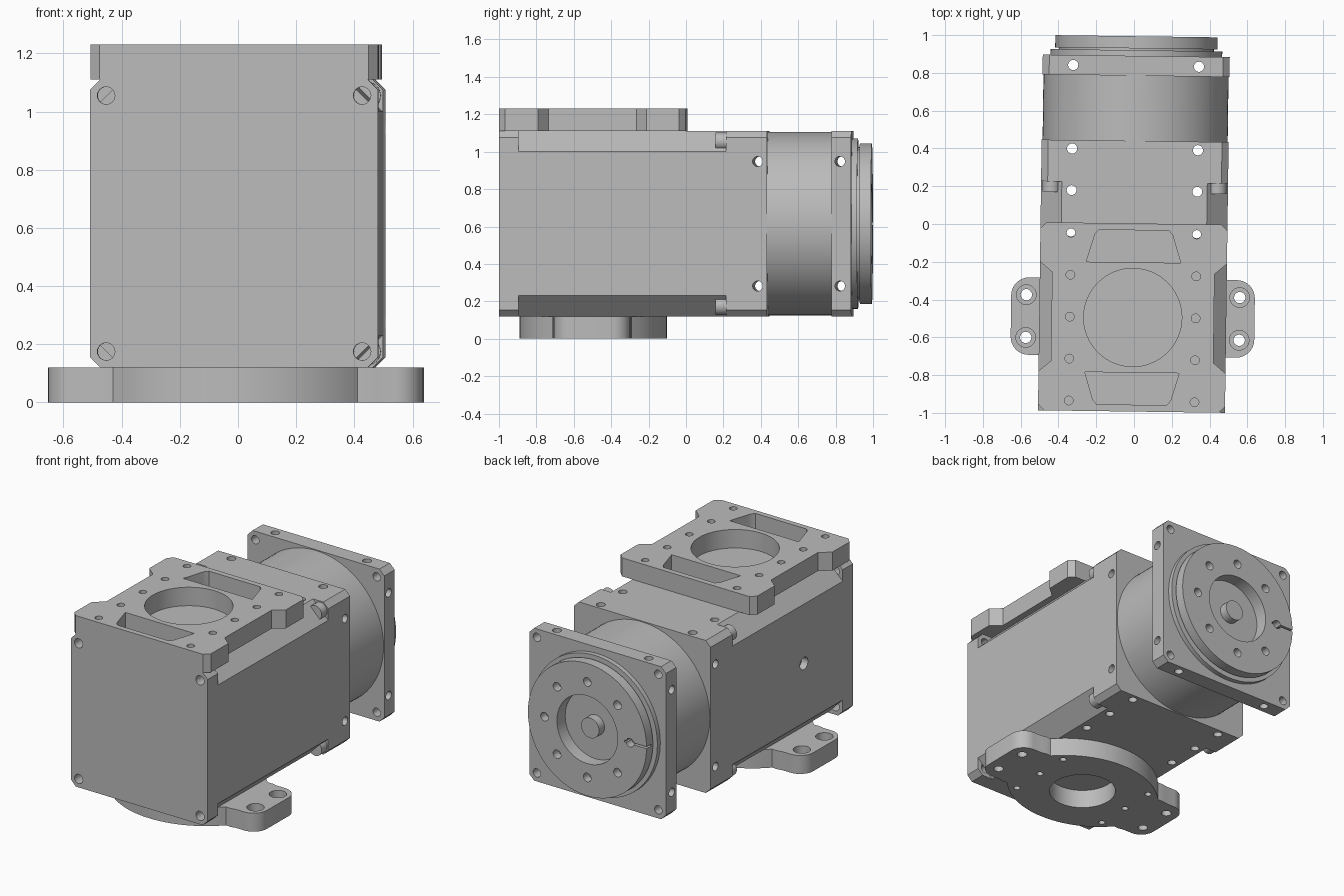
import bpy, bmesh, math
from mathutils import Matrix, Vector

cube = bpy.data.objects.get("Cube")
if cube:
    bpy.data.objects.remove(cube)

grey = bpy.data.materials.new("machined_grey")
grey.use_nodes = True
colour = (0.5, 0.5, 0.5, 1)
grey.diffuse_color = colour
grey.node_tree.nodes["Principled BSDF"].inputs["Base Color"].default_value = colour

MID = 0.615      # height of the main axis
HALF = 0.495     # half width of the square sections
BASE = -0.495    # y centre of the two mounting plates
PITCH = 0.333    # half spacing of the mounting holes
parts = []


def place(axis, u, v, h):
    return {"X": (h, u, v), "Y": (u, h, v), "Z": (u, v, h)}[axis]


def add_prism(bm, pts, axis, a, b):
    low = [bm.verts.new(place(axis, u, v, a)) for u, v in pts]
    high = [bm.verts.new(place(axis, u, v, b)) for u, v in pts]
    bm.faces.new(low)
    bm.faces.new(high)
    for i in range(len(pts)):
        j = (i + 1) % len(pts)
        bm.faces.new((low[i], low[j], high[j], high[i]))


def finish(name, bm, keep=True):
    bmesh.ops.recalc_face_normals(bm, faces=bm.faces)
    me = bpy.data.meshes.new(name)
    bm.to_mesh(me)
    bm.free()
    me.materials.append(grey)
    ob = bpy.data.objects.new(name, me)
    bpy.context.scene.collection.objects.link(ob)
    if keep:
        parts.append(ob)
    return ob


def prism(name, pts, axis, a, b):
    bm = bmesh.new()
    add_prism(bm, pts, axis, a, b)
    return finish(name, bm)


def circle(u, v, r, n=24):
    return [(u + r * math.cos(math.tau * i / n), v + r * math.sin(math.tau * i / n))
            for i in range(n)]


def cut(ob, axis, a, b, shapes):
    """Cut a set of outlines through a part along one axis."""
    bm = bmesh.new()
    for pts in shapes:
        add_prism(bm, pts, axis, a, b)
    cutter = finish("cutter", bm, keep=False)
    cutter.hide_render = True
    mod = ob.modifiers.new("cut", "BOOLEAN")
    mod.operation, mod.solver, mod.object = "DIFFERENCE", "EXACT", cutter
    bpy.context.view_layer.objects.active = ob
    bpy.ops.object.modifier_apply(modifier=mod.name)
    bpy.data.objects.remove(cutter)


def octagon(c):
    h, k = HALF, HALF - c
    pts = [(h, -k), (h, k), (k, h), (-k, h), (-h, k), (-h, -k), (-k, -h), (k, -h)]
    return [(x, z + MID) for x, z in pts]


def corners(d, r):
    return [circle(sx * d, MID + sz * d, r) for sx in (-1, 1) for sz in (-1, 1)]


def pairs(ys, r):
    return [circle(s * PITCH, y, r) for s in (-1, 1) for y in ys]


def side_holes(y, r):
    return [circle(y, MID + s * PITCH, r) for s in (-1, 1)]


# Housing: front cover, bevelled middle, rear block
cover = prism("front_cover", octagon(0.035), "Y", -0.993, -0.89)
cut(cover, "Y", -1.1, -0.8, corners(0.44, 0.03))

housing = prism("housing", octagon(0.11), "Y", -0.89, 0.22)
cut(housing, "Z", 0, 1.3, pairs((0.175, -0.045), 0.026))
cut(housing, "X", -0.6, -0.45, [circle(-0.5, MID, 0.04)])

rear = prism("rear_block", octagon(0.035), "Y", 0.22, 0.44)
cut(rear, "Z", 0, 1.3, pairs((0.395,), 0.027))
cut(rear, "X", -1, 1, side_holes(0.39, 0.027))

# Screw heads sitting in the housing bevels
for i, pts in enumerate(corners(0.44, 0.048)):
    prism(f"bevel_screw_{i + 1}", pts, "Y", 0.165, 0.22)

# Gear drum and square output flange
prism("gear_drum", circle(0, MID, 0.49, 96), "Y", 0.44, 0.785)
flange = prism("output_flange", octagon(0.035), "Y", 0.785, 0.89)
cut(flange, "Z", 0, 1.3, pairs((0.837,), 0.027))
cut(flange, "X", -1, 1, side_holes(0.83, 0.027))
cut(flange, "Y", 0.7, 1, corners(0.44, 0.027))

# Turned output disc with bore and centre boss
bm = bmesh.new()
profile = [(0, 0.885), (0.455, 0.885), (0.455, 0.92), (0.41, 0.92), (0.41, 0.93),
           (0.43, 0.93), (0.43, 0.994), (0.22, 0.994), (0.22, 0.91),
           (0.065, 0.91), (0.065, 0.965), (0, 0.965)]
verts = [bm.verts.new((r, y, MID)) for r, y in profile]
edges = [bm.edges.new(e) for e in zip(verts, verts[1:])]
bmesh.ops.spin(bm, geom=verts + edges, cent=(0, 0, MID), axis=(0, 1, 0),
               angle=math.tau, steps=96, use_merge=True)
bmesh.ops.remove_doubles(bm, verts=bm.verts, dist=0.0005)
disc = finish("output_disc", bm)
ring = [circle(0.31 * math.cos(i * math.pi / 4), MID + 0.31 * math.sin(i * math.pi / 4), 0.028)
        for i in range(8)]
cut(disc, "Y", 0.94, 1.1, ring)
slit = [(-0.5, MID - 0.006), (-0.27, MID - 0.006), (-0.27, MID + 0.006), (-0.5, MID + 0.006)]
cut(disc, "Y", 0.945, 1.1, [slit])

# Top mounting plate: waisted outline, central bore, two trapezoid windows
quarter = [(0.43, 0.235), (HALF, 0.29), (HALF, 0.465), (0.462, 0.498)]


def four_way(pts):
    right = [(x, -y) for x, y in reversed(pts)] + pts
    left = [(-x, -y) for x, y in right]
    return [(x, y + BASE) for x, y in right + left]


top = prism("top_plate", four_way(quarter), "Z", 1.11, 1.23)
windows = [[(-0.25, BASE + s * 0.292), (0.25, BASE + s * 0.292), (0.205, BASE + s * 0.44),
            (0.185, BASE + s * 0.462), (-0.185, BASE + s * 0.462), (-0.205, BASE + s * 0.44)]
           for s in (-1, 1)]
plate_holes = [BASE + i * 0.222 for i in range(-2, 3)]
cut(top, "Z", 1, 1.3, windows + [circle(0, BASE, 0.26, 64)] + pairs(plate_holes, 0.023))

# Bottom mounting plate: shallow arcs with a rounded ear on each side
R = 0.57
ear = [(0.55 + 0.095 * math.cos(a), 0.11 + 0.095 * math.sin(a))
       for a in (i * math.pi / 16 for i in range(9))]
ear += [(0.49, 0.205), (0.455, 0.212)]
arc = [(x, 0.395 - R + math.sqrt(R * R - x * x)) for x in (0.42 - i * 0.035 for i in range(12))]
base = prism("bottom_plate", four_way(ear + arc), "Z", 0, 0.12)
ears = [(sx * 0.565, BASE + sy * 0.113) for sx in (-1, 1) for sy in (-1, 1)]
cut(base, "Z", -1, 1, [circle(0, BASE, 0.2, 64)] + pairs(plate_holes[1:4], 0.02)
    + [circle(x, y, 0.03) for x, y in ears])
cut(base, "Z", 0.07, 1, [circle(x, y, 0.052) for x, y in ears])

# Slight turn of the whole assembly, then shading
turn = Matrix.Rotation(-0.0135, 4, "Z")
bpy.ops.object.select_all(action="DESELECT")
for ob in parts:
    ob.data.transform(turn)
    ob.select_set(True)
bpy.context.view_layer.objects.active = parts[0]
bpy.ops.object.shade_smooth_by_angle(angle=math.radians(30))
